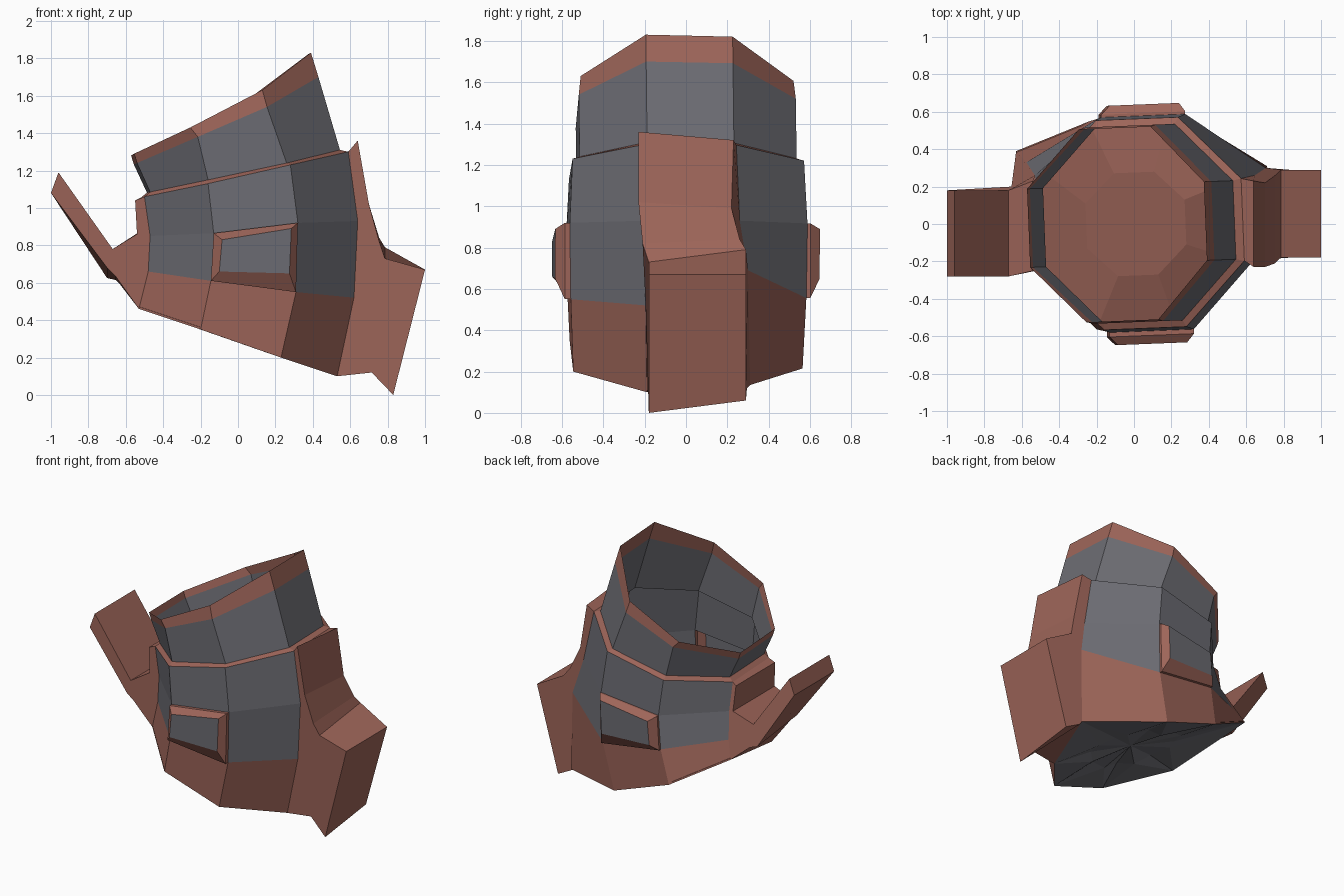
import bpy, bmesh
from mathutils import Vector

if "Cube" in bpy.data.objects:
    bpy.data.objects.remove(bpy.data.objects["Cube"])

TWIST = 0.04  # the body is turned slightly about z


def material(name, rgb):
    m = bpy.data.materials.new(name)
    m.diffuse_color = (*rgb, 1)
    m.use_nodes = True
    m.node_tree.nodes["Principled BSDF"].inputs["Base Color"].default_value = m.diffuse_color
    return m


RED = material("rust_red", (0.34, 0.13, 0.10))
GREY = material("slate_grey", (0.15, 0.15, 0.17))


def build(name, verts, faces, mats=None, recalc=True):
    """Mesh object from points, faces and one material index per face (0 red, 1 grey)."""
    me = bpy.data.meshes.new(name)
    me.from_pydata(verts, [], faces)
    me.materials.append(RED)
    me.materials.append(GREY)
    for p, m in zip(me.polygons, mats or [0] * len(faces)):
        p.material_index = m
    if recalc:
        bm = bmesh.new()
        bm.from_mesh(me)
        bmesh.ops.recalc_face_normals(bm, faces=bm.faces)
        bm.to_mesh(me)
        bm.free()
    ob = bpy.data.objects.new(name, me)
    bpy.context.collection.objects.link(ob)
    return ob


def ring(xz, y_mid, y_end):
    """Leaning octagon from four (x, z) front stations, then the same at the back."""
    slope = (xz[3][1] - xz[0][1]) / (xz[3][0] - xz[0][0])
    front, back = [], []
    for (x, z), y in zip(xz, [y_end, y_mid, y_mid, y_end]):
        shift = -2 * TWIST * y
        front.append(Vector((x, -y + TWIST * x, z)))
        back.append(Vector((x + shift, y + TWIST * x, z + slope * shift)))
    return front + back[::-1]


# Barrel: stacked octagonal rings, open at the top and behind the panels and fins
BOTTOM = [(-.53, .46), (-.20, .35), (.23, .20), (.53, .10)]
rings = [
    ring(BOTTOM, .555, .21),
    ring([(-.48, .66), (-.145, .61), (.31, .55), (.62, .52)], .57, .22),
    ring([(-.47, .85), (-.13, .865), (.32, .92), (.64, .93)], .575, .22),
    ring([(-.50, 1.06), (-.16, 1.13), (.28, 1.23), (.59, 1.30)], .56, .22),
    ring([(-.47, 1.085), (-.16, 1.15), (.26, 1.24), (.545, 1.31)], .525, .21),
    ring([(-.54, 1.24), (-.215, 1.38), (.155, 1.54), (.43, 1.70)], .525, .21),
    ring([(-.555, 1.29), (-.255, 1.43), (.13, 1.63), (.39, 1.83)], .515, .21),
]
# Lower back corners flare out to meet the side fins
rings[0][7] = Vector((-.63, .39, .59))
rings[1][7] = Vector((-.575, .33, .70))
rings[2][7] = Vector((-.53, .26, .87))
rings[0][4] = Vector((.71, .31, .135))
rings[1][4] = Vector((.705, .30, .69))
rings[2][4] = Vector((.645, .26, .93))

faces, mats = [], []
for r, m in enumerate([0, 1, 1, 0, 1, 0]):
    for i in range(8):
        if (r == 1 and i in (1, 5)) or (r < 3 and i in (3, 7)):
            continue
        j = (i + 1) % 8
        faces.append((r * 8 + i, r * 8 + j, r * 8 + 8 + j, r * 8 + 8 + i))
        mats.append(m)
build("barrel", [p for r in rings for p in r], faces, mats, recalc=False)

# Floor: flat inner octagon, slightly raised
centre = Vector((.03, 0, .30))
up = Vector((0, 0, .012))
inner = [centre + (p - centre) * 0.5 + up + Vector((0, 0, .05))
         for p in ring(BOTTOM, .55, .24)]
quads = [(i, i + 8, (i + 1) % 8 + 8, (i + 1) % 8) for i in range(8)]
build("floor", [p + up for p in rings[0]] + inner, quads + [tuple(range(15, 7, -1))], recalc=False)

# Underside: faceted star, with folds running to the middle
mids, fan = [], []
for i in range(8):
    j = (i + 1) % 8
    mids.append(centre + ((rings[0][i] + rings[0][j]) / 2 - centre) * 0.5 + Vector((0, 0, .01)))
    fan += [(i, 8 + i, j), (i, 16 + i, 8 + i), (j, 8 + i, 16 + j),
            (16 + i, 24, 8 + i), (16 + j, 8 + i, 24)]
build("underside", rings[0] + mids + [p - up for p in inner] + [centre + Vector((0, 0, .04))],
      fan, [1] * len(fan), recalc=False)


# Side fins: grown out of the open ends of the barrel
def fin(name, outline, front_col, back_col):
    """outline rows run top to bottom: x, z, front y, back y, extra back z."""
    front = [(x, yf, z) for x, z, yf, yb, dz in outline] + [r[front_col] for r in rings[:4]]
    back = [(x, yb, z + dz) for x, z, yf, yb, dz in outline] + [r[back_col] for r in rings[:4]]
    n = len(front)
    quads = [(i, i + 1, n + i + 1, n + i) for i in range(len(outline))]
    quads.append((n - 1, 0, n, 2 * n - 1))
    build(name, front + back, quads + [tuple(range(n)), tuple(range(2 * n - 1, n - 1, -1))])


fin("right_fin", [
    (.64, 1.36, -.23, .23, -.04),
    (.70, 1.02, -.23, .22, -.03),
    (.755, .82, -.21, .26, .02),
    (.785, .73, -.18, .29, .06),
    (1.0, .67, -.18, .29, 0),
    (.83, 0, -.18, .29, .06),
    (.715, .12, -.18, .295, 0),
], 3, 4)

fin("left_fin", [
    (-.55, 1.04, -.24, .21, 0),
    (-.54, .86, -.25, .23, 0),
    (-.67, .78, -.28, .18, 0),
    (-.96, 1.19, -.28, .18, 0),
    (-1.0, 1.08, -.28, .18, 0),
    (-.70, .68, -.28, .18, -.055),
    (-.655, .635, -.27, .20, -.02),
], 0, 7)


# Raised panels grown out of the front and back openings: rim, bevel, grey face
def panel(name, side, cols, dx):
    face = [(-.10, .66), (.275, .65), (.285, .89), (-.085, .83)]
    a, b = cols
    base = [rings[1][a], rings[1][b], rings[2][b], rings[2][a]]
    rim = [Vector((p.x, side * .595 + TWIST * (p.x - .1), p.z)) for p in base]
    top = [(x + dx, side * .64 + TWIST * (x - .1), z) for x, z in face]
    quads = [(k + i, k + (i + 1) % 4, k + 4 + (i + 1) % 4, k + 4 + i)
             for k in (0, 4) for i in range(4)]
    build(name, base + rim + top, quads + [(8, 9, 10, 11)], [0] * 8 + [1])


panel("front_panel", -1, (1, 2), 0)
panel("back_panel", 1, (6, 5), -.045)
